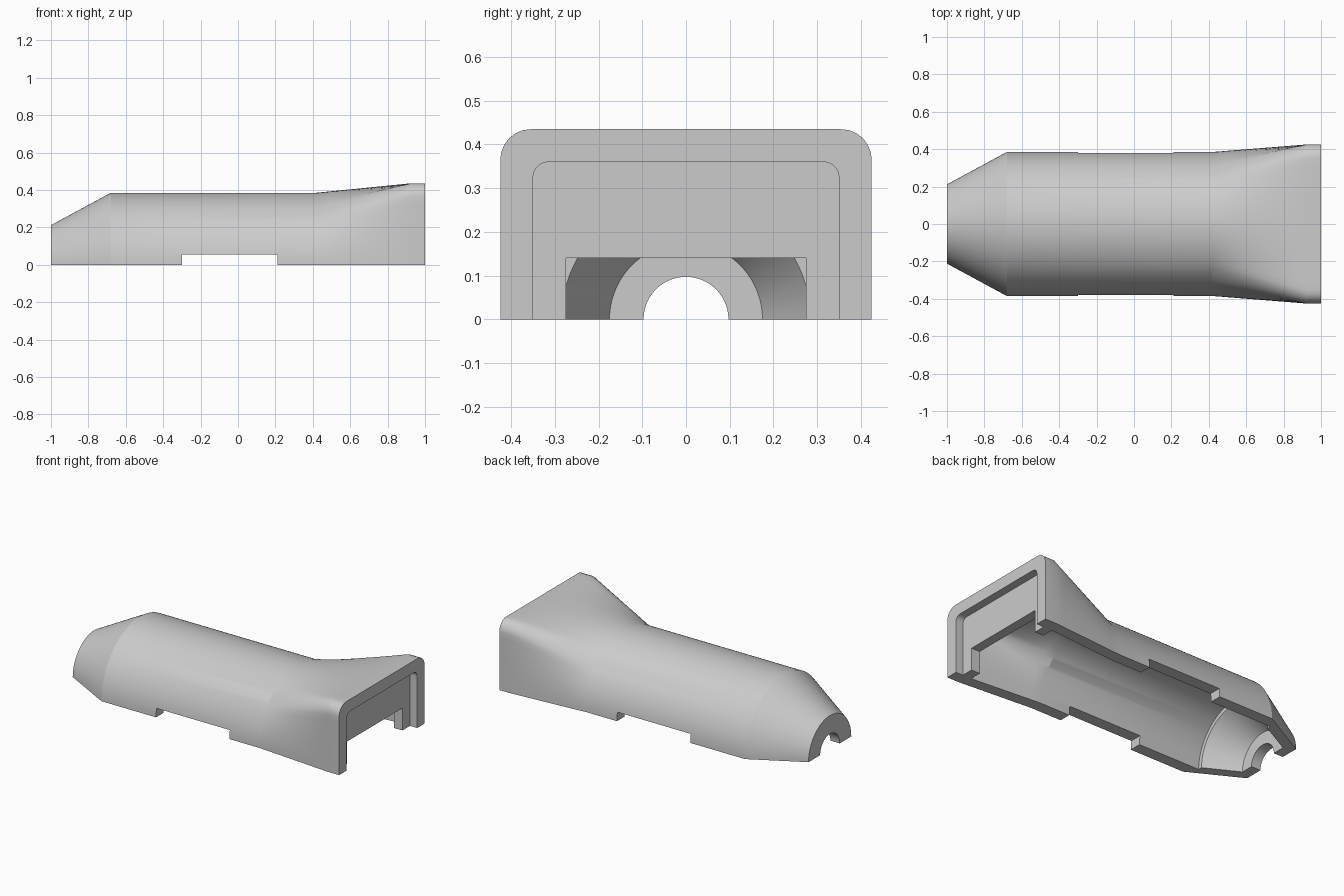
import bpy, bmesh
from math import sin, cos, pi

cube = bpy.data.objects.get("Cube")
if cube:
    bpy.data.objects.remove(cube, do_unlink=True)

SIDE, CORNER, TOP = 10, 6, 20
TOTAL = 2 * (SIDE + CORNER) + TOP


def half_circle(r):
    return [(r * cos(pi * i / TOTAL), r * sin(pi * i / TOTAL)) for i in range(TOTAL + 1)]


def arch(w, h, r):
    """Rounded rectangular arch with the same point count as half_circle."""
    right = [(w, (h - r) * i / SIDE) for i in range(SIDE)]
    for i in range(CORNER + 1):
        a = pi / 2 * i / CORNER
        right.append((w - r + r * cos(a), h - r + r * sin(a)))
    top = [((w - r) * (1 - 2 * i / TOP), h) for i in range(1, TOP)]
    return right + top + [(-y, z) for y, z in reversed(right)]


def loft(x0, a, x1, b, steps=8):
    """Stations strictly between two sections."""
    result = []
    for s in range(1, steps):
        t = s / steps
        result.append((x0 + (x1 - x0) * t,
                       [(p[0] + (q[0] - p[0]) * t, p[1] + (q[1] - p[1]) * t)
                        for p, q in zip(a, b)]))
    return result


# Sections of the outer skin, the cavity and the end socket
flare, body = arch(0.425, 0.435, 0.07), half_circle(0.385)
socket, cavity = arch(0.35, 0.36, 0.035), half_circle(0.31)
opening, bore = arch(0.275, 0.14, 0), half_circle(0.097)

# Closed run of sections: outside to the nose, then back through the inside
stations = [(1, flare), (0.92, flare)]
stations += loft(0.92, flare, 0.42, body)
stations += [(0.42, body), (-0.68, body), (-1, half_circle(0.212)),
             (-1, bore), (-0.935, bore), (-0.935, half_circle(0.175)),
             (-0.73, half_circle(0.285)), (-0.73, cavity), (0.42, cavity)]
stations += loft(0.42, cavity, 0.89, socket)
stations += [(0.89, socket), (0.89, opening), (0.95, opening),
             (0.95, socket), (1, socket)]

bm = bmesh.new()
rows = [[bm.verts.new((x, y, z)) for y, z in sec] for x, sec in stations]
for k, row in enumerate(rows):
    nxt = rows[(k + 1) % len(rows)]
    for i in range(TOTAL):
        bm.faces.new((row[i], row[i + 1], nxt[i + 1], nxt[i]))
# Flat split faces along the bottom
bm.faces.new([row[0] for row in rows])
bm.faces.new([row[-1] for row in reversed(rows)])
bmesh.ops.remove_doubles(bm, verts=bm.verts[:], dist=1e-5)
bmesh.ops.recalc_face_normals(bm, faces=bm.faces[:])
mesh = bpy.data.meshes.new("half_shell_housing")
bm.to_mesh(mesh)
bm.free()
housing = bpy.data.objects.new("half_shell_housing", mesh)
bpy.context.collection.objects.link(housing)

# Plain grey material
grey = bpy.data.materials.new("light_grey")
grey.use_nodes = True
colour = (0.6, 0.6, 0.6, 1)
grey.diffuse_color = colour
grey.node_tree.nodes["Principled BSDF"].inputs["Base Color"].default_value = colour
mesh.materials.append(grey)

# Notch through both lower walls
bpy.ops.mesh.primitive_cube_add(size=1, location=(-0.045, 0, 0))
cutter = bpy.context.object
cutter.name = "notch_cutter"
cutter.scale = (0.51, 1.2, 0.11)
cutter.hide_render = True
cutter.data.materials.append(grey)
bpy.context.view_layer.update()
cut = housing.modifiers.new("notch", "BOOLEAN")
cut.operation, cut.solver, cut.object = "DIFFERENCE", "EXACT", cutter

bpy.ops.object.select_all(action="DESELECT")
housing.select_set(True)
bpy.context.view_layer.objects.active = housing
bpy.ops.object.modifier_apply(modifier=cut.name)
bpy.data.objects.remove(cutter, do_unlink=True)
bpy.ops.object.shade_smooth_by_angle(angle=pi / 9)
